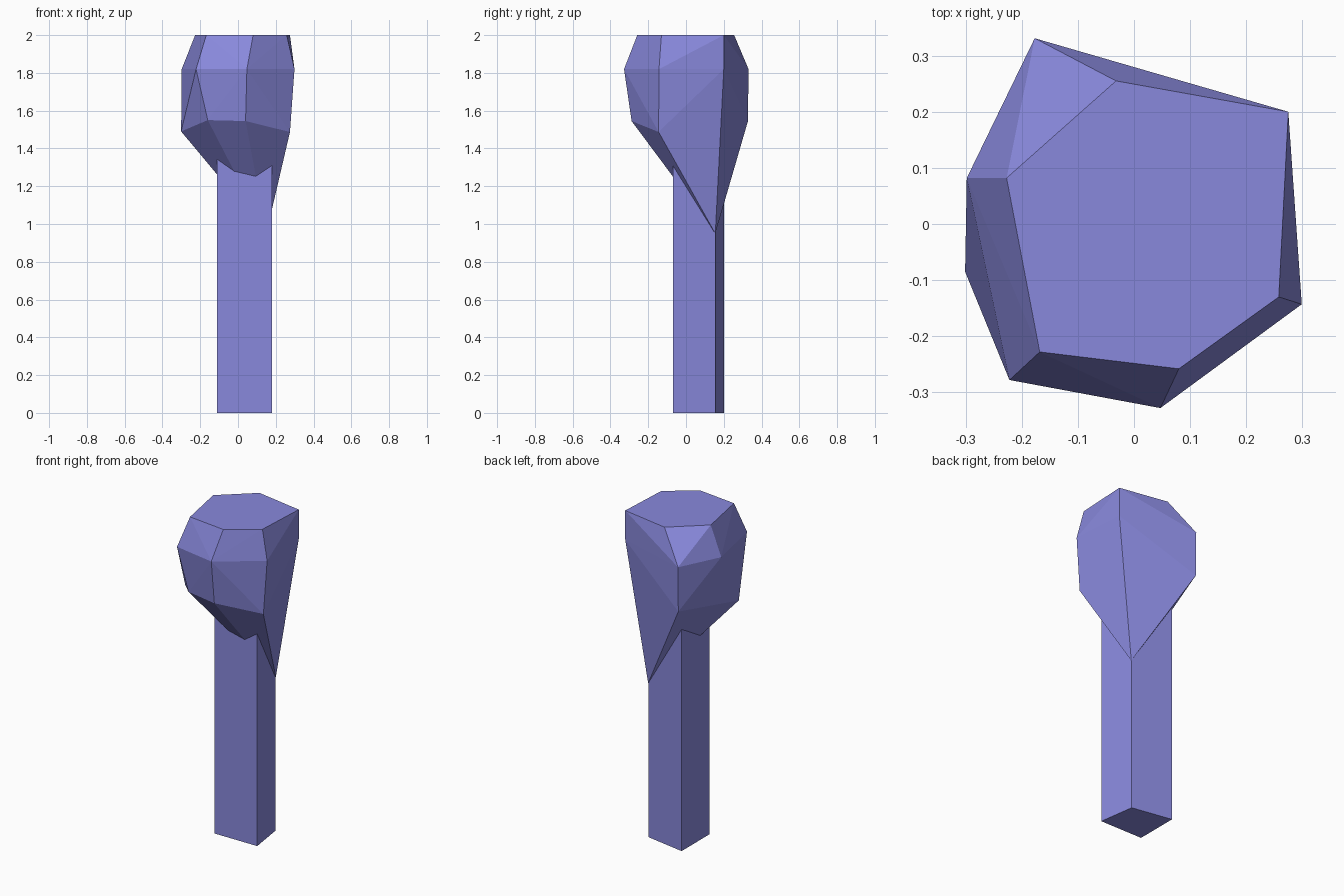
import bpy, bmesh

if "Cube" in bpy.data.objects:
    bpy.data.objects.remove(bpy.data.objects["Cube"])

mat = bpy.data.materials.new("violet")
mat.diffuse_color = (0.25, 0.25, 0.72, 1)
mat.use_nodes = True
mat.node_tree.nodes["Principled BSDF"].inputs["Base Color"].default_value = mat.diffuse_color


def hull_part(name, points):
    """Flat-shaded convex solid around a few corner points."""
    bm = bmesh.new()
    for p in points:
        bm.verts.new(p)
    bmesh.ops.convex_hull(bm, input=bm.verts[:])
    bmesh.ops.dissolve_limit(bm, angle_limit=0.01, verts=bm.verts[:], edges=bm.edges[:])
    bmesh.ops.recalc_face_normals(bm, faces=bm.faces[:])
    me = bpy.data.meshes.new(name)
    bm.to_mesh(me)
    bm.free()
    me.materials.append(mat)
    ob = bpy.data.objects.new(name, me)
    bpy.context.collection.objects.link(ob)
    return ob


# Four-sided post, its top buried in the head
section = [(-0.11, -0.07), (0.18, -0.07), (0.147, 0.155), (-0.11, 0.20)]
hull_part("post", [(x, y, z) for x, y in section for z in (0, 1.42)])

# Faceted head: flat top, wide ring, lower ring, and the point running down the post
top = [(-0.032, 0.255), (0.275, 0.20), (0.258, -0.13),
       (0.08, -0.258), (-0.168, -0.228), (-0.227, 0.082)]
ring = [(0.275, 0.20), (0.299, -0.143), (0.047, -0.328),
        (-0.222, -0.278), (-0.298, 0.082), (-0.177, 0.331)]
lower = [(0.275, -0.145, 1.487), (0.04, -0.288, 1.545), (-0.16, -0.255, 1.55),
         (-0.301, -0.085, 1.49), (-0.177, 0.328, 1.545)]
tip = (0.15, 0.155, 0.95)
hull_part("head", [(x, y, 2.0) for x, y in top] + [(x, y, 1.82) for x, y in ring]
          + lower + [tip])
